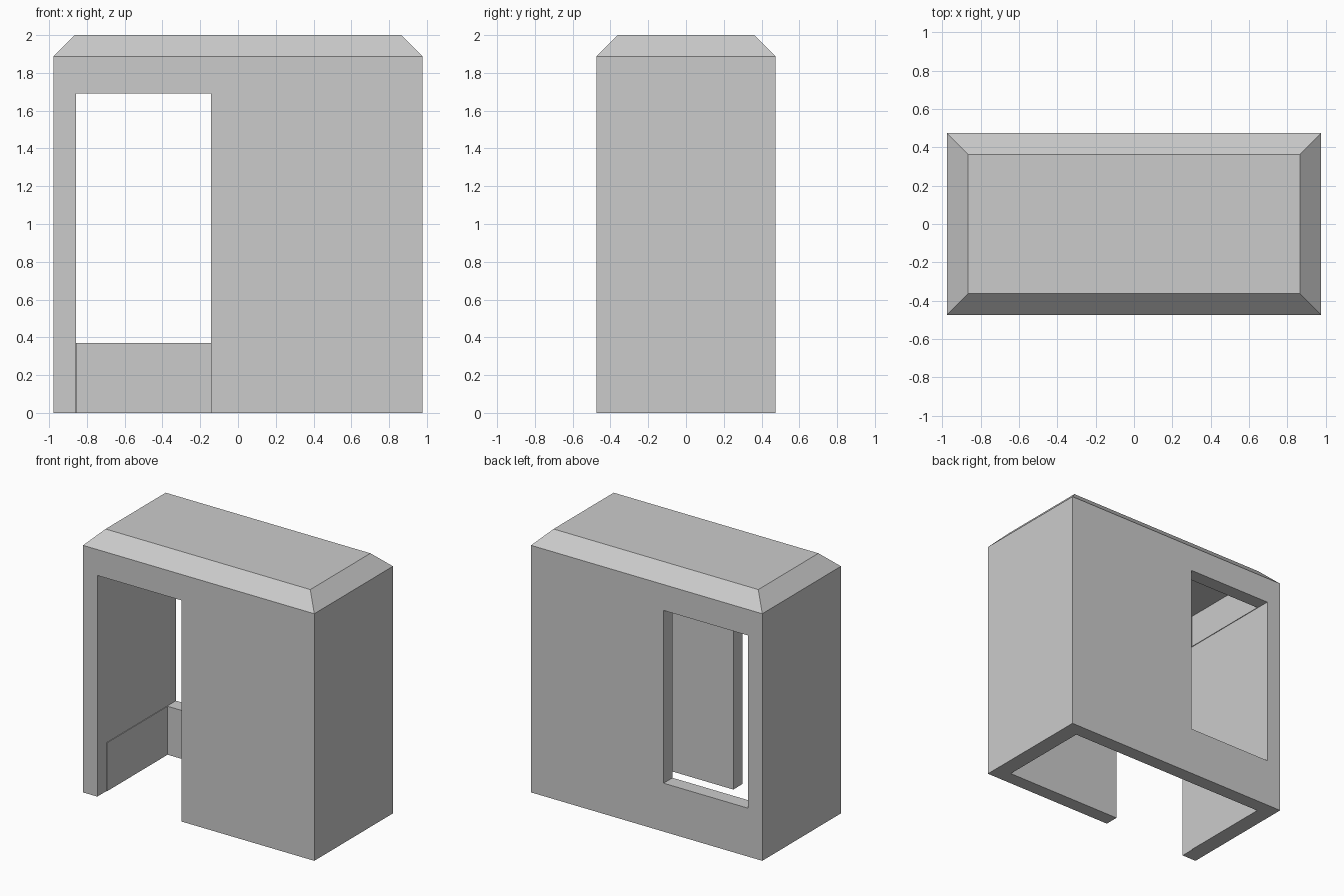
import bpy
import bmesh

cube = bpy.data.objects.get("Cube")
if cube:
    bpy.data.objects.remove(cube, do_unlink=True)

WIDTH, DEPTH, HEIGHT = 1.955, 0.95, 2.0
CHAMFER = 0.112
INNER_X, INNER_Y, CEILING = 0.852, 0.367, 1.94
OPEN_LEFT, OPEN_RIGHT, OPEN_TOP, SILL = -0.857, -0.143, 1.69, 0.37

grey = bpy.data.materials.new("plain_grey")
grey.use_nodes = True
colour = (0.6, 0.6, 0.6, 1)
grey.diffuse_color = colour
grey.node_tree.nodes["Principled BSDF"].inputs["Base Color"].default_value = colour


def make_object(name, bm):
    bmesh.ops.recalc_face_normals(bm, faces=bm.faces)
    mesh = bpy.data.meshes.new(name)
    bm.to_mesh(mesh)
    bm.free()
    mesh.materials.append(grey)
    obj = bpy.data.objects.new(name, mesh)
    bpy.context.collection.objects.link(obj)
    return obj


def box(name, half_x, half_y, bottom, top):
    bm = bmesh.new()
    bmesh.ops.create_cube(bm, size=2)
    for v in bm.verts:
        v.co = (v.co.x * half_x, v.co.y * half_y, top if v.co.z > 0 else bottom)
    return make_object(name, bm)


def prism_along_x(name, profile, x0, x1):
    bm = bmesh.new()
    face = bm.faces.new([bm.verts.new((x0, y, z)) for y, z in profile])
    result = bmesh.ops.extrude_face_region(bm, geom=[face])
    for item in result["geom"]:
        if isinstance(item, bmesh.types.BMVert):
            item.co.x = x1
    # Extruding keeps the starting cap, so the prism is closed
    return make_object(name, bm)


def cut(target, cutter):
    mod = target.modifiers.new("cut", "BOOLEAN")
    mod.operation = "DIFFERENCE"
    mod.solver = "EXACT"
    mod.object = cutter
    bpy.context.view_layer.objects.active = target
    bpy.ops.object.modifier_apply(modifier=mod.name)
    bpy.data.objects.remove(cutter, do_unlink=True)


# Outer shell with a sloped rim around the roof
shell = box("booth_shell", WIDTH / 2, DEPTH / 2, 0, HEIGHT - CHAMFER)
bm = bmesh.new()
bm.from_mesh(shell.data)
bm.faces.ensure_lookup_table()
roof = max(bm.faces, key=lambda f: f.calc_center_median().z)
extruded = bmesh.ops.extrude_discrete_faces(bm, faces=[roof])["faces"][0]
for v in extruded.verts:
    v.co.x -= CHAMFER if v.co.x > 0 else -CHAMFER
    v.co.y -= CHAMFER if v.co.y > 0 else -CHAMFER
    v.co.z = HEIGHT
bm.to_mesh(shell.data)
bm.free()

# Hollow interior, open underneath
cut(shell, box("cavity_cutter", INNER_X, INNER_Y, -0.2, CEILING))

# Full-height front doorway running through to the raised back window
opening = [(-0.7, -0.2), (-INNER_Y + 0.001, -0.2), (-INNER_Y + 0.001, SILL),
           (0.7, SILL), (0.7, OPEN_TOP), (-0.7, OPEN_TOP)]
cut(shell, prism_along_x("opening_cutter", opening, OPEN_LEFT, OPEN_RIGHT))
